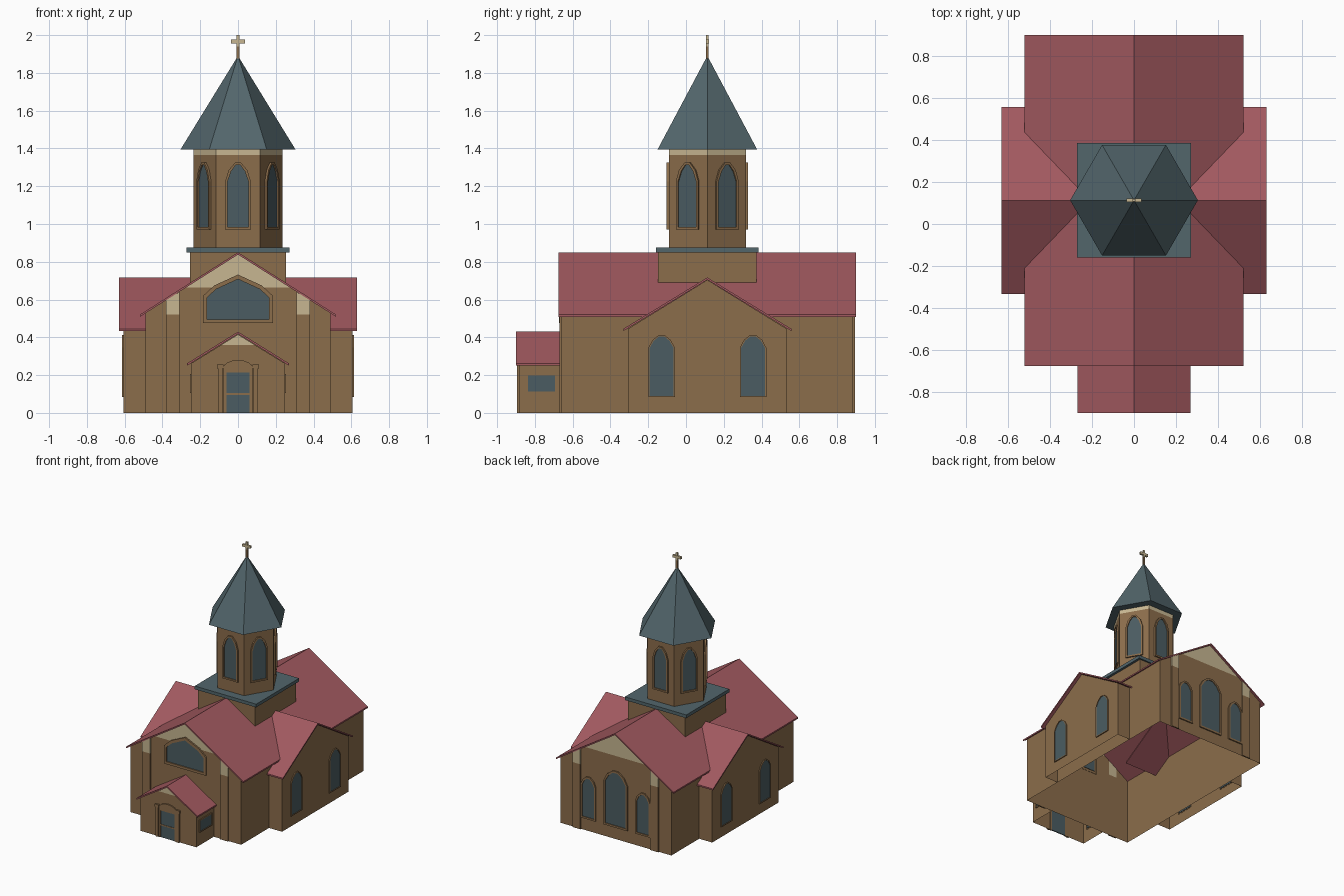
import bpy, bmesh, math
from mathutils import Matrix, Vector

if "Cube" in bpy.data.objects:
    bpy.data.objects.remove(bpy.data.objects["Cube"])


def material(name, rgb):
    m = bpy.data.materials.new(name)
    m.diffuse_color = (*rgb, 1)
    m.use_nodes = True
    m.node_tree.nodes["Principled BSDF"].inputs["Base Color"].default_value = m.diffuse_color
    return m


BROWN = material("brown_wall", (0.26, 0.153, 0.070))
CREAM = material("cream_trim", (0.57, 0.47, 0.285))
RED = material("red_roof", (0.36, 0.100, 0.115))
TEAL = material("teal_roof", (0.085, 0.132, 0.148))
GLASS = material("dark_glass", (0.070, 0.108, 0.122))

CY = 0.113            # y of tower and crossing
MID = (0, CY, 0)


def finish(bm, name, mat, angle=0, at=(0, 0, 0), cream=None):
    """Rotate about z, move, and colour faces above height 'cream'."""
    bmesh.ops.recalc_face_normals(bm, faces=bm.faces)
    if cream:
        bmesh.ops.bisect_plane(bm, geom=bm.verts[:] + bm.edges[:] + bm.faces[:],
                               plane_co=(0, 0, cream), plane_no=(0, 0, 1))
        for f in bm.faces:
            f.material_index = int(f.calc_center_median().z > cream)
    bm.transform(Matrix.Translation(Vector(at)) @ Matrix.Rotation(math.radians(angle), 4, 'Z'))
    me = bpy.data.meshes.new(name)
    bm.to_mesh(me)
    bm.free()
    me.materials.append(mat)
    if cream:
        me.materials.append(CREAM)
    ob = bpy.data.objects.new(name, me)
    bpy.context.collection.objects.link(ob)
    return ob


def prism(name, prof, y0, y1, mat, sides=None, back=True, **kw):
    """Extrude an (x, z) outline from y0 to y1; 'sides' picks which edges get faces."""
    bm = bmesh.new()
    a = [bm.verts.new((x, y0, z)) for x, z in prof]
    b = [bm.verts.new((x, y1, z)) for x, z in prof]
    n = len(prof)
    bm.faces.new(a)
    if back:
        bm.faces.new(b[::-1])
    for i in (range(n) if sides is None else sides):
        j = (i + 1) % n
        bm.faces.new((a[i], b[i], b[j], a[j]))
    return finish(bm, name, mat, **kw)


def rect(x0, x1, z0, z1):
    return [(x0, z0), (x1, z0), (x1, z1), (x0, z1)]


def box(name, x0, x1, y0, y1, z0, z1, mat, **kw):
    return prism(name, rect(x0, x1, z0, z1), y0, y1, mat, **kw)


def house(name, w, eave, ridge, y0, y1, back, **kw):
    """Gabled wall shell, open below and under the roof."""
    prof = [(-w, 0), (w, 0), (w, eave), (0, ridge), (-w, eave)]
    return prism(name, prof, y0, y1, BROWN, sides=(1, 4), back=back, **kw)


def gable_roof(name, w, eave, ridge, y0, y1, t=0.012, **kw):
    prof = [(-w, eave), (-w, eave - t), (0, ridge - t), (w, eave - t), (w, eave), (0, ridge)]
    return prism(name, prof, y0, y1, RED, **kw)


def frame(name, outer, inner, y0, y1, mat, **kw):
    """Ring between two matching outlines."""
    bm = bmesh.new()
    rings = [[bm.verts.new((x, y, z)) for x, z in o]
             for o, y in ((outer, y1), (outer, y0), (inner, y0), (inner, y1))]
    n = len(outer)
    for k in range(3):
        for i in range(n):
            j = (i + 1) % n
            bm.faces.new((rings[k][i], rings[k][j], rings[k + 1][j], rings[k + 1][i]))
    return finish(bm, name, mat, **kw)


def arch(w, z0, zs, z1, t=0.0):
    """Bluntly pointed window outline, grown by t."""
    zm = zs + (z1 - zs) * 0.62
    half = [(w + t, z0 - t), (w + t, zs), (w * 0.66 + t, zm + t * 0.5), (w * 0.22 + t * 0.3, z1 + t)]
    return half + [(-x, z) for x, z in half[::-1]]


def window(name, shape, d, t, out, **kw):
    """Glass on a wall at distance d, with a raised frame of width t."""
    prism(name + "_glass", arch(*shape), -d - 0.004, -d + 0.004, GLASS, **kw)
    frame(name + "_frame", arch(*shape, t), arch(*shape), -d - out, -d + 0.002, BROWN, **kw)


def cone(name, r0, r1, z0, z1, mat, **kw):
    bm = bmesh.new()
    bmesh.ops.create_cone(bm, cap_ends=True, segments=6, radius1=r0, radius2=r1, depth=z1 - z0,
                          matrix=Matrix.Translation((0, 0, (z0 + z1) / 2)) @ Matrix.Rotation(math.pi / 2, 4, 'Z'))
    bmesh.ops.remove_doubles(bm, verts=bm.verts, dist=1e-5)
    return finish(bm, name, mat, at=MID, **kw)


# Nave
house("nave_walls", 0.49, 0.528, 0.838, -0.66, 0.885, True, cream=0.665)
gable_roof("nave_roof", 0.52, 0.52, 0.85, -0.675, 0.9)

# Transept arms with paired windows
for side, ang in (("right", 90), ("left", 270)):
    house(side + "_transept_walls", 0.42, 0.445, 0.704, -0.605, -0.49, False, angle=ang, at=MID)
    gable_roof(side + "_transept_roof", 0.445, 0.445, 0.717, -0.63, -0.2, angle=ang, at=MID)
    for k, dy in (("front", -0.242), ("back", 0.242)):
        window(f"{side}_{k}_transept_window", (0.063, 0.09, 0.345, 0.405), 0.605, 0.007, 0.008,
               angle=ang, at=(0, CY + dy, 0))

# Pilasters at both gable ends
for end, ang, d in (("front", 0, 0.773), ("back", 180, 0.772)):
    for side, s in (("left", -1), ("right", 1)):
        prof = [(s * x, z) for x, z in ((0.31, 0), (0.38, 0), (0.38, 0.6), (0.31, 0.64))]
        prism(f"{end}_{side}_pilaster", prof, -d - 0.01, -d + 0.001, BROWN, cream=0.52, angle=ang, at=MID)

# Front gable window
half = [(0.165, 0.495), (0.165, 0.61), (0.115, 0.655), (0, 0.708)]
pane = half + [(-x, z) for x, z in half[2::-1]]
half = [(0.185, 0.475), (0.185, 0.62), (0.125, 0.675), (0, 0.732)]
rim = half + [(-x, z) for x, z in half[2::-1]]
prism("gable_window_glass", pane, -0.664, -0.656, GLASS)
frame("gable_window_frame", rim, pane, -0.672, -0.658, BROWN)

# Back windows: tall centre, shorter sides
window("back_centre_window", (0.09, 0.11, 0.45, 0.53), 0.772, 0.015, 0.01, angle=180, at=MID)
for side, s in (("left", -1), ("right", 1)):
    window(f"back_{side}_window", (0.052, 0.11, 0.365, 0.42), 0.772, 0.014, 0.01,
           angle=180, at=(s * 0.242, CY, 0))

# Porch
house("porch_walls", 0.248, 0.262, 0.415, -0.882, -0.66, False, cream=0.36)
gable_roof("porch_roof", 0.27, 0.262, 0.43, -0.9, -0.66)
for side, ang in (("right", 90), ("left", 270)):
    pane, rim = rect(-0.072, 0.072, 0.112, 0.197), rect(-0.08, 0.08, 0.104, 0.205)
    kw = dict(angle=ang, at=(0, -0.765, 0))
    prism(side + "_porch_window_glass", pane, -0.252, -0.244, GLASS, **kw)
    frame(side + "_porch_window_frame", rim, pane, -0.255, -0.246, BROWN, **kw)

# Door and its surround
box("door", -0.062, 0.062, -0.886, -0.878, 0, 0.215, GLASS)
box("door_rail", -0.062, 0.062, -0.889, -0.884, 0.095, 0.105, BROWN)
for s in (-1, 1):
    box("door_jamb", s * 0.07 - 0.008, s * 0.07 + 0.008, -0.89, -0.88, 0, 0.23, BROWN)
    box("door_column", s * 0.093 - 0.012, s * 0.093 + 0.012, -0.894, -0.88, 0, 0.235, BROWN)
    box("column_cap", s * 0.093 - 0.017, s * 0.093 + 0.017, -0.896, -0.88, 0.235, 0.257, BROWN)
box("door_lintel", -0.078, 0.078, -0.89, -0.88, 0.215, 0.235, BROWN)
arc = [math.pi * i / 8 for i in range(9)]
prism("door_arch", [(0.08 * math.cos(a), 0.235 + 0.045 * math.sin(a)) for a in arc], -0.892, -0.88, BROWN)

# Tower base, following the roof slope underneath
prism("tower_base", [(-0.253, 0.685), (0, 0.84), (0.253, 0.685), (0.253, 0.851), (-0.253, 0.851)],
      -0.26, 0.26, BROWN, at=MID)
box("tower_slab", -0.272, 0.272, -0.272, 0.272, 0.85, 0.876, TEAL, at=MID)

# Six-sided belfry with a window on each face
R = 0.235
cone("belfry_walls", R, R, 0.876, 1.4, BROWN, cream=1.365)
for i in range(6):
    window(f"belfry_window_{i + 1}", (0.055, 0.985, 1.225, 1.312), R * math.cos(math.pi / 6),
           0.013, 0.012, angle=60 * i, at=MID)
cone("spire", 0.304, 0, 1.395, 1.89, TEAL)

# Cross
box("cross_stem", -0.007, 0.007, -0.007, 0.007, 1.87, 2.0, BROWN, at=MID, cream=1.94)
box("cross_bar", -0.036, 0.036, -0.008, 0.008, 1.956, 1.976, CREAM, at=MID)
